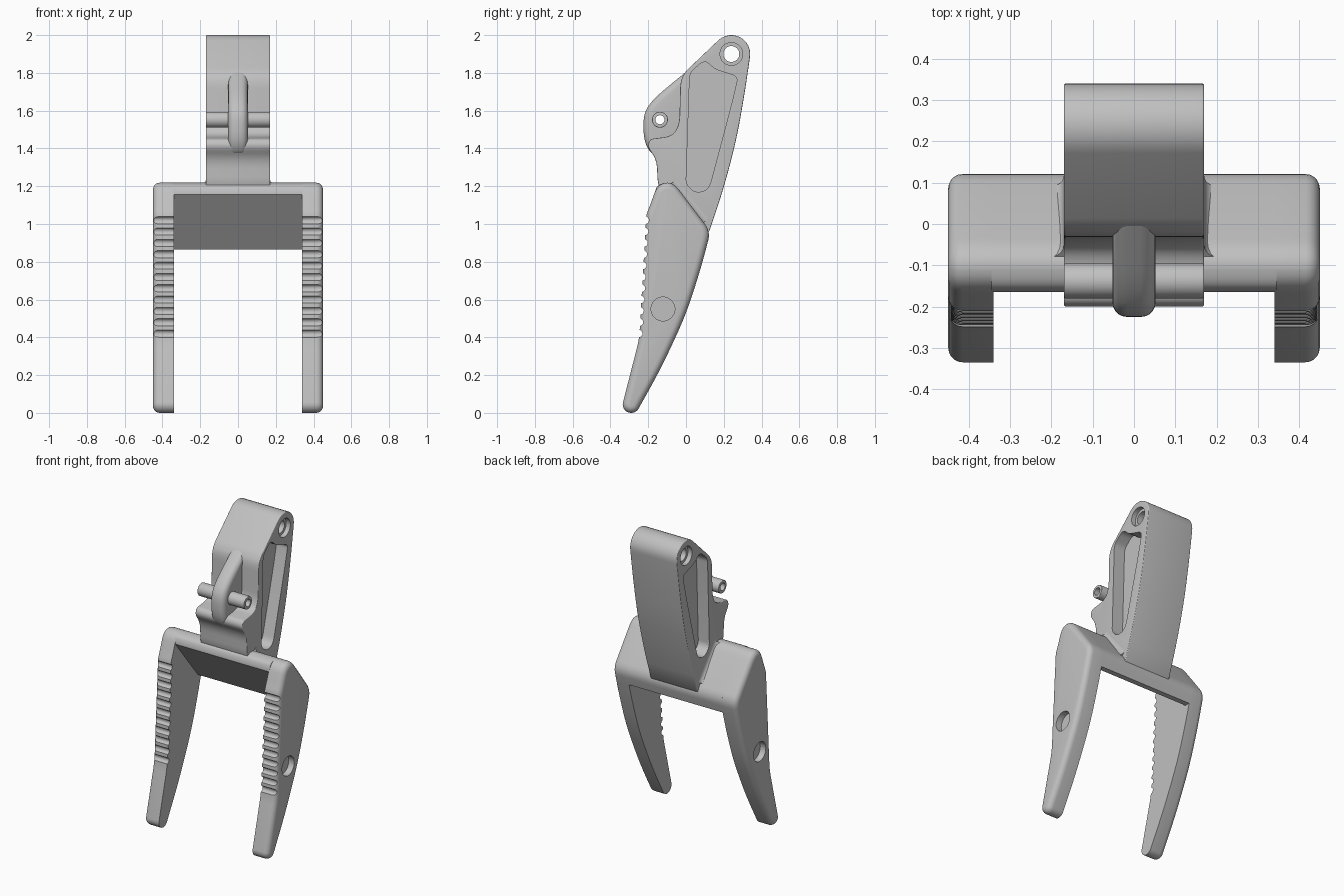
import bpy, bmesh, math
from mathutils import Vector

if "Cube" in bpy.data.objects:
    bpy.data.objects.remove(bpy.data.objects["Cube"])

grey = bpy.data.materials.new("plain_grey")
grey.use_nodes = True
COLOUR = (0.53, 0.53, 0.53, 1)
grey.diffuse_color = COLOUR
grey.node_tree.nodes["Principled BSDF"].inputs["Base Color"].default_value = COLOUR


def arc(cy, cz, r, start, end, n=12):
    """Points on a circle arc in the side plane, angles in degrees."""
    angles = [math.radians(start + (end - start) * i / n) for i in range(n + 1)]
    return [(cy + r * math.cos(a), cz + r * math.sin(a)) for a in angles]


def circle(cy, cz, r, n=40):
    return arc(cy, cz, r, 0, 360, n)[:-1]


def rounded(points, steps=6):
    """Round the corners given as (y, z, cut); plain (y, z) stay as they are."""
    out = []
    for i, p in enumerate(points):
        here = Vector(p[:2])
        if len(p) == 2:
            out.append(here)
            continue
        ends = []
        for other in (points[i - 1], points[(i + 1) % len(points)]):
            d = Vector(other[:2]) - here
            ends.append(here + d.normalized() * min(p[2], d.length * 0.48))
        for k in range(steps + 1):
            t = k / steps
            out.append(ends[0] * (1 - t) ** 2 + here * 2 * t * (1 - t) + ends[1] * t * t)
    return out


def inset(outline, dist):
    """Move a counter-clockwise outline inwards."""
    pts = [Vector(p) for p in outline]
    out = []
    for i, p in enumerate(pts):
        a = (p - pts[i - 1]).normalized()
        b = (pts[(i + 1) % len(pts)] - p).normalized()
        na, nb = Vector((-a.y, a.x)), Vector((-b.y, b.x))
        out.append(p + (na + nb) * dist / (1 + na.dot(nb)))
    return out


def loft(name, rings):
    """Skin a closed solid over rings of 3D points."""
    bm = bmesh.new()
    loops = [[bm.verts.new(p) for p in ring] for ring in rings]
    n = len(loops[0])
    for a, b in zip(loops, loops[1:]):
        for i in range(n):
            j = (i + 1) % n
            bm.faces.new((a[i], a[j], b[j], b[i]))
    bm.faces.new(loops[0])
    bm.faces.new(loops[-1])
    bmesh.ops.recalc_face_normals(bm, faces=bm.faces)
    mesh = bpy.data.meshes.new(name)
    bm.to_mesh(mesh)
    bm.free()
    mesh.materials.append(grey)
    obj = bpy.data.objects.new(name, mesh)
    bpy.context.collection.objects.link(obj)
    return obj


def prism(name, outline, x0, x1, round0=0.0, round1=0.0, steps=5):
    """Extrude a side outline from x0 to x1, rounding the rim of either end."""
    way = 1 if x1 > x0 else -1
    quarter = [math.pi / 2 * k / steps for k in range(steps + 1)]
    layers = [(x0, 0.0)]
    if round0:
        layers = [(x0 + way * round0 * (1 - math.sin(a)), round0 * (1 - math.cos(a)))
                  for a in reversed(quarter)]
    if round1:
        layers += [(x1 - way * round1 * (1 - math.sin(a)), round1 * (1 - math.cos(a)))
                   for a in quarter]
    else:
        layers.append((x1, 0.0))
    return loft(name, [[(x, y, z) for y, z in inset(outline, d)] for x, d in layers])


def cut(obj, outline, x0, x1):
    cutter = prism("cutter", outline, x0, x1)
    cutter.hide_render = True
    mod = obj.modifiers.new("cut", 'BOOLEAN')
    mod.operation, mod.solver, mod.object = 'DIFFERENCE', 'EXACT', cutter
    result = bpy.data.meshes.new_from_object(
        obj.evaluated_get(bpy.context.evaluated_depsgraph_get()))
    obj.modifiers.remove(mod)
    if result.polygons:
        obj.data = result
    bpy.data.objects.remove(cutter)


# Two legs with grip ridges in front and round recesses outside
leg_outline = rounded(
    arc(-0.29, 0.045, 0.045, 165, 333)
    + [(-0.13, 0.24, 0.12), (0.0, 0.52, 0.12), (0.08, 0.77, 0.1), (0.13, 0.96, 0.05),
       (-0.07, 1.225, 0.06), (-0.15, 1.21, 0.05), (-0.19, 1.1, 0.03),
       (-0.21, 1.05, 0.02), (-0.248, 0.39, 0.05)])
GROOVES = 11
parts = []
for side, name in ((1, "left_leg"), (-1, "right_leg")):
    leg = prism(name, leg_outline, side * 0.34, side * 0.45, 0, 0.035)
    for i in range(GROOVES):
        t = (i + 0.5) / GROOVES
        groove = circle(-0.252 + 0.038 * t, 0.39 + 0.66 * t, 0.02, 16)
        cut(leg, groove, side * 0.3, side * 0.5)
    for y, z, r in ((-0.062, 0.945, 0.105), (-0.086, 0.73, 0.088), (-0.122, 0.55, 0.063)):
        cut(leg, circle(y, z, r), side * 0.41, side * 0.5)
    parts.append(leg)

# Sloping bridge between the legs
bridge_outline = rounded([(0.07, 0.865), (0.105, 0.865), (0.13, 0.96, 0.05),
                          (-0.07, 1.225, 0.06), (-0.15, 1.21, 0.05),
                          (-0.165, 1.169), (-0.165, 1.155)])
parts.append(prism("bridge", bridge_outline, -0.345, 0.345))

# Central arm with side pockets and a counterbored pivot hole
arm_outline = rounded(
    arc(0.24, 1.9, 0.1, -12, 133)
    + [(0.0, 1.81, 0.02), (-0.03, 1.76, 0.05), (-0.035, 1.53, 0.05),
       (-0.07, 1.465, 0.05), (-0.19, 1.45, 0.02), (-0.205, 1.41, 0.03),
       (-0.155, 1.34, 0.05), (-0.15, 1.22, 0.03), (-0.13, 1.16), (0.09, 0.93),
       (0.125, 0.965), (0.2, 1.19, 0.12), (0.268, 1.45, 0.12), (0.312, 1.7, 0.12)])
arm = prism("central_arm", arm_outline, -0.17, 0.17, 0.005, 0.005)
pocket = rounded([(0.0, 1.21, 0.03), (0.05, 1.165, 0.03), (0.12, 1.18, 0.05),
                  (0.245, 1.65, 0.1), (0.275, 1.78, 0.03), (0.15, 1.82, 0.03),
                  (0.1, 1.87, 0.04), (0.02, 1.8, 0.03)])
for side in (1, -1):
    cut(arm, pocket, side * 0.09, side * 0.3)
    cut(arm, circle(0.24, 1.9, 0.06), side * 0.14, side * 0.3)
cut(arm, circle(0.24, 1.9, 0.042), -0.3, 0.3)
parts.append(arm)

# Rounded fin in front of the arm, with a hollow cross pin
fin_outline = rounded([(0.02, 1.36), (0.03, 1.83), (-0.165, 1.67, 0.08),
                       (-0.225, 1.59, 0.06), (-0.225, 1.45, 0.06), (-0.19, 1.375, 0.04),
                       (-0.14, 1.36)])
fin = prism("front_fin", fin_outline, -0.052, 0.052, 0.035, 0.035)
pin = prism("cross_pin", circle(-0.138, 1.552, 0.042), -0.17, 0.17, 0.004, 0.004)
for part in (fin, pin):
    cut(part, circle(-0.138, 1.552, 0.024), -0.3, 0.3)
    parts.append(part)

# Concave fillets where the arm meets the bridge
start, end = Vector((0, -0.08, 1.213)), Vector((0, 0.09, 1.005))
normal = Vector((0, 0.777, 0.629))
R = 0.035
section = [(-0.02, -0.02), (R, -0.02)]
section += [(R - R * math.sin(a), R - R * math.cos(a))
            for a in (math.pi / 2 * i / 6 for i in range(7))]
section.append((-0.02, R))
for side, name in ((1, "left_fillet"), (-1, "right_fillet")):
    parts.append(loft(name, [[p + Vector((side * (0.17 + u), 0, 0)) + normal * v
                              for u, v in section] for p in (start, end)]))

# Smooth shading with sharp edges kept
for part in parts:
    bpy.ops.object.select_all(action='DESELECT')
    part.select_set(True)
    bpy.context.view_layer.objects.active = part
    bpy.ops.object.shade_smooth_by_angle(angle=math.radians(30))
